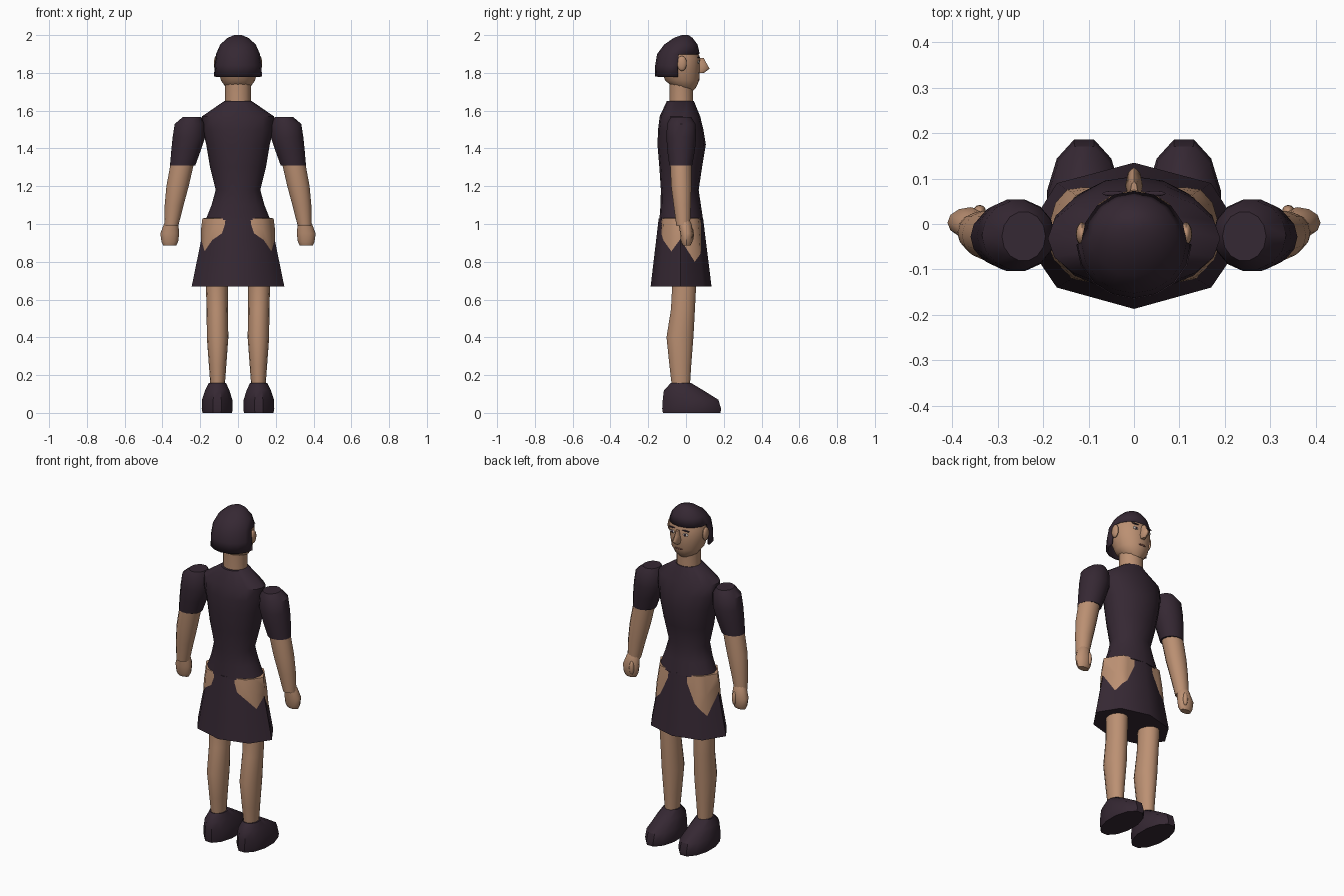
import bpy, bmesh, math
from mathutils import Matrix, Vector

if "Cube" in bpy.data.objects:
    bpy.data.objects.remove(bpy.data.objects["Cube"])


def material(name, rgb):
    m = bpy.data.materials.new(name)
    m.use_nodes = True
    m.diffuse_color = (*rgb, 1)
    m.node_tree.nodes["Principled BSDF"].inputs["Base Color"].default_value = (*rgb, 1)
    return m


SKIN = material("skin", (0.5, 0.28, 0.17))
DARK = material("dark plum", (0.036, 0.021, 0.033))
WHITE = material("eye white", (0.6, 0.55, 0.5))
LIP = material("lip brown", (0.2, 0.08, 0.06))


def finish(name, bm, mat, angle=40):
    bmesh.ops.recalc_face_normals(bm, faces=bm.faces)
    mesh = bpy.data.meshes.new(name)
    bm.to_mesh(mesh)
    bm.free()
    mesh.materials.append(mat)
    ob = bpy.data.objects.new(name, mesh)
    bpy.context.collection.objects.link(ob)
    bpy.ops.object.select_all(action="DESELECT")
    ob.select_set(True)
    bpy.context.view_layer.objects.active = ob
    bpy.ops.object.shade_smooth_by_angle(angle=math.radians(angle))
    return ob


def bridge(bm, rows, closed=True):
    rows = [[bm.verts.new(p) for p in row] for row in rows]
    n = len(rows[0])
    for a, b in zip(rows, rows[1:]):
        for i in range(n if closed else n - 1):
            j = (i + 1) % n
            bm.faces.new((a[i], a[j], b[j], b[i]))
    return rows


def ring(x, y, z, rx, ry, n, phase):
    k = 1 / math.cos(math.pi / n) if phase else 1
    angles = [math.tau * (i + phase) / n for i in range(n)]
    return [(x + rx * k * math.cos(a), y + ry * k * math.sin(a), z) for a in angles]


def loft(name, rings, mat, n=14, side=1, phase=0, angle=40):
    """Stack of ellipses given as x, y, z, x radius, y radius."""
    bm = bmesh.new()
    rows = bridge(bm, [ring(side * r[0], *r[1:], n, phase) for r in rings])
    bm.faces.new(rows[0])
    bm.faces.new(rows[-1])
    return finish(name, bm, mat, angle)


def blob(name, loc, size, mat):
    bm = bmesh.new()
    m = Matrix.Translation(loc) @ Matrix.Diagonal((*size, 1))
    bmesh.ops.create_uvsphere(bm, u_segments=12, v_segments=8, radius=1, matrix=m)
    return finish(name, bm, mat)


# Torso, neck and head
loft("torso", [
    (0, -.025, 1.02, .172, .116), (0, -.028, 1.1, .14, .107), (0, -.033, 1.18, .118, .1),
    (0, -.028, 1.3, .148, .113), (0, -.023, 1.42, .168, .128), (0, -.028, 1.5, .187, .12),
    (0, -.032, 1.57, .19, .107), (0, -.03, 1.65, .074, .072)], DARK, 16)
loft("neck", [(0, -.025, 1.62, .068, .063), (0, -.025, 1.74, .068, .063),
              (0, -.025, 1.79, .075, .067)], SKIN)
loft("head", [
    (0, .003, 1.705, .035, .035), (0, -.008, 1.725, .066, .063), (0, -.02, 1.76, .09, .09),
    (0, -.03, 1.82, .106, .104), (0, -.03, 1.88, .111, .105), (0, -.035, 1.94, .09, .085)],
    SKIN, 16)
loft("nose", [
    (0, .075, 1.80, .012, .02), (0, .085, 1.822, .019, .04), (0, .076, 1.85, .012, .033),
    (0, .072, 1.88, .008, .022)], SKIN, 8)
blob("mouth", (0, .068, 1.765), (.026, .005, .005), LIP)

# Hair: cap with the face side opened below the fringe
bm = bmesh.new()
hair = [(-.045, 1.78, .127, .12), (-.045, 1.84, .124, .118), (-.04, 1.9, .116, .113),
        (-.027, 1.95, .094, .088), (-.015, 1.985, .056, .05), (-.005, 2.0, .02, .018)]
rows = bridge(bm, [ring(0, *r, 16, 0) for r in hair])
bm.faces.new(rows[-1])
opening = [f for f in bm.faces
           if f.calc_center_median().z < 1.895 and f.calc_center_median().y > -.044]
bmesh.ops.delete(bm, geom=opening, context="FACES")
cap = finish("hair", bm, DARK)
thick = cap.modifiers.new("thickness", "SOLIDIFY")
thick.thickness = .014
thick.offset = -1

# Skirt: flared polygon, narrowing to the hips
HALF_HEM = [Vector(p) for p in ((0, -.187), (.17, -.14), (.245, -.03), (.17, .09), (0, .135))]
HEM_Z, HIP_Z, MID_Y = .67, 1.03, -.03


def skirt_point(u, z, swell=1, side=1):
    i = min(int(u), 3)
    p = HALF_HEM[i].lerp(HALF_HEM[i + 1], u - i)
    t = (z - HEM_Z) / (HIP_Z - HEM_Z)
    return (side * p.x * (1 - .3 * t) * swell,
            MID_Y + (p.y - MID_Y) * (1 - .27 * t) * swell, z)


bm = bmesh.new()
rows = bridge(bm, [[skirt_point(u, z) for u in range(5)]
                   + [skirt_point(u, z, 1, -1) for u in (3, 2, 1)]
                   for z in (HEM_Z, .85, HIP_Z)])
bm.faces.new(rows[0])
bm.faces.new(rows[-1])
finish("skirt", bm, DARK, 50)

# Bare hip with a ragged lower edge: position round the skirt, lower height, swelling
HIP_EDGE = [(.55, 1.0, .01), (.65, .95, .03), (1, .915, .07), (1.5, .855, .1), (2, .92, .1),
            (2.7, .8, .1), (3, .84, .07), (3.2, .87, .05), (3.5, .98, .01)]

for side, label in ((1, "left"), (-1, "right")):
    bm = bmesh.new()
    bridge(bm, [
        [skirt_point(u, HIP_Z + .004, .75, side) for u, low, s in HIP_EDGE],
        [skirt_point(u, HIP_Z, 1 + s, side) for u, low, s in HIP_EDGE],
        [skirt_point(u, (HIP_Z + low) / 2, 1.01 + s * .6, side) for u, low, s in HIP_EDGE],
        [skirt_point(u, low, 1.008, side) for u, low, s in HIP_EDGE]], closed=False)
    finish(label + "_hip", bm, SKIN, 50)

    # Arms
    loft(label + "_sleeve", [
        (.293, -.028, 1.31, .067, .062), (.275, -.026, 1.39, .078, .075),
        (.26, -.025, 1.46, .086, .081), (.255, -.025, 1.53, .08, .077),
        (.243, -.027, 1.567, .048, .055)], DARK, side=side)
    loft(label + "_forearm", [
        (.353, -.015, .99, .037, .037), (.338, -.02, 1.1, .05, .047),
        (.32, -.025, 1.2, .059, .055), (.293, -.028, 1.33, .062, .058)], SKIN, side=side)
    loft(label + "_hand", [
        (.362, .003, .885, .034, .02), (.361, .003, .905, .044, .03),
        (.361, .003, .95, .05, .034), (.354, -.005, 1.0, .038, .034),
        (.353, -.01, 1.02, .03, .03)], SKIN, 12, side)
    blob(label + "_thumb", (side * .34, .028, .945), (.014, .014, .04), SKIN)

    # Legs and shoes
    loft(label + "_leg", [
        (.108, -.027, .13, .037, .048), (.108, -.03, .25, .046, .059),
        (.108, -.032, .4, .057, .073), (.11, -.016, .55, .056, .065),
        (.112, -.01, .67, .058, .065), (.108, -.01, .88, .06, .068)], SKIN, side=side)
    loft(label + "_shoe", [
        (.11, .03, 0, .078, .152), (.11, .03, .022, .082, .156), (.11, .024, .07, .08, .147),
        (.11, -.013, .12, .064, .104), (.109, -.026, .157, .046, .055)],
        DARK, 12, side, .5)

    # Face details
    blob(label + "_ear", (side * .115, -.022, 1.85), (.013, .026, .04), SKIN)
    blob(label + "_eye", (side * .043, .066, 1.857), (.019, .005, .009), WHITE)
    blob(label + "_pupil", (side * .043, .069, 1.857), (.008, .004, .008), DARK)
    blob(label + "_brow", (side * .045, .067, 1.882), (.025, .006, .004), DARK)
